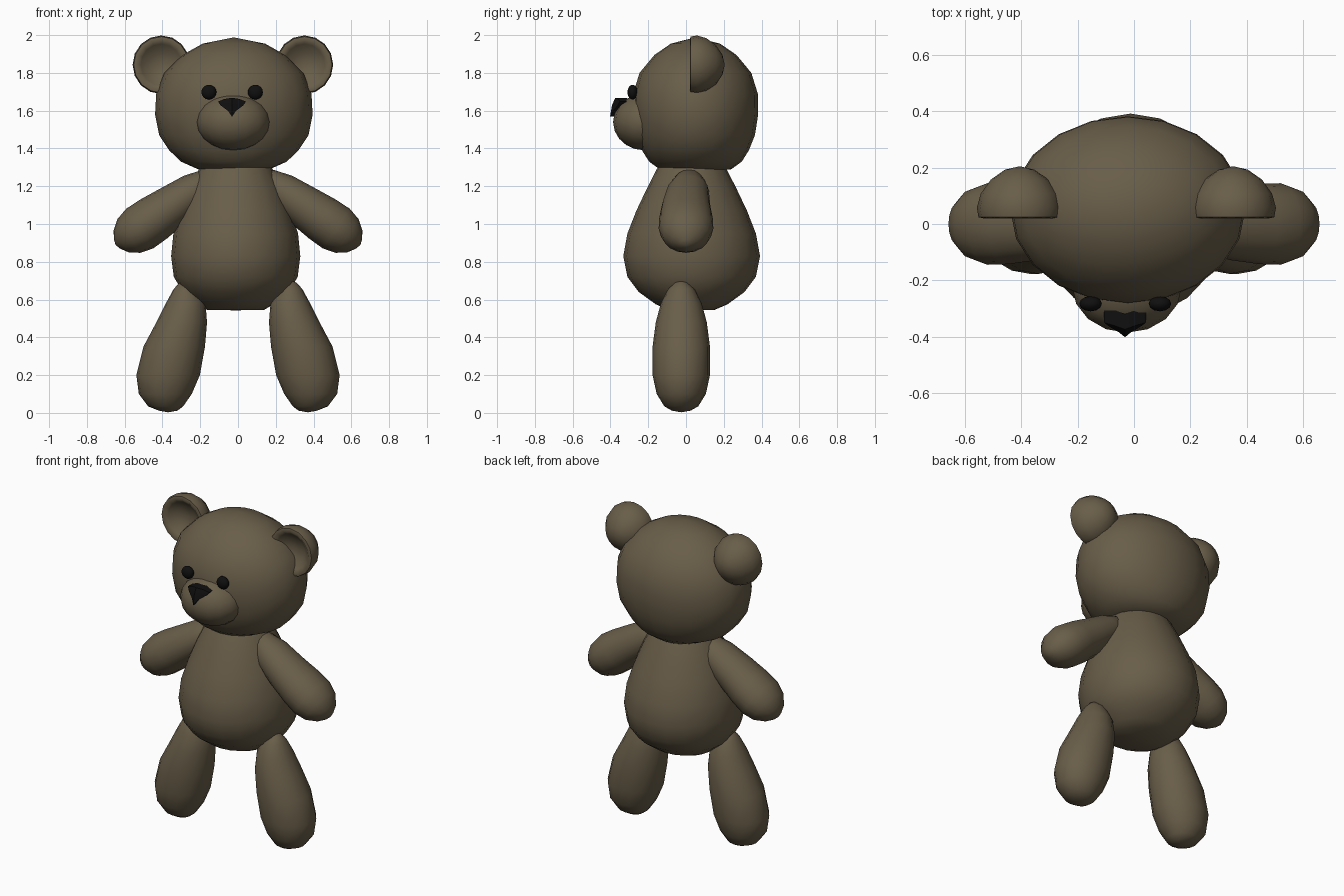
import bpy, bmesh, math
from mathutils import Matrix

if "Cube" in bpy.data.objects:
    bpy.data.objects.remove(bpy.data.objects["Cube"])


def material(name, rgb):
    m = bpy.data.materials.new(name)
    m.diffuse_color = (*rgb, 1.0)
    m.use_nodes = True
    m.node_tree.nodes["Principled BSDF"].inputs["Base Color"].default_value = m.diffuse_color
    return m


FUR = material("brown fur", (0.14, 0.11, 0.066))
BLACK = material("black", (0.005, 0.005, 0.005))


def finish(name, bm, mat, matrix=Matrix(), angle=60):
    bmesh.ops.transform(bm, matrix=matrix, verts=bm.verts)
    bmesh.ops.recalc_face_normals(bm, faces=bm.faces)
    mesh = bpy.data.meshes.new(name)
    bm.to_mesh(mesh)
    bm.free()
    mesh.materials.append(mat)
    ob = bpy.data.objects.new(name, mesh)
    bpy.context.collection.objects.link(ob)
    bpy.ops.object.select_all(action='DESELECT')
    ob.select_set(True)
    bpy.context.view_layer.objects.active = ob
    bpy.ops.object.shade_smooth_by_angle(angle=math.radians(angle))
    return ob


def loft(name, start, rings, end, sides, matrix=Matrix()):
    """Closed skin over elliptical rings (cx, cy, z, rx, ry) between two pole points."""
    bm = bmesh.new()
    loops = []
    for cx, cy, z, rx, ry in rings:
        loops.append([bm.verts.new((cx + rx * math.cos(2 * math.pi * i / sides),
                                    cy + ry * math.sin(2 * math.pi * i / sides), z))
                      for i in range(sides)])
    for a, b in zip(loops, loops[1:]):
        for i in range(sides):
            j = (i + 1) % sides
            bm.faces.new((a[i], a[j], b[j], b[i]))
    for point, loop in ((start, loops[0]), (end, loops[-1])):
        pole = bm.verts.new(point)
        for i in range(sides):
            bm.faces.new((pole, loop[i], loop[(i + 1) % sides]))
    return finish(name, bm, FUR, matrix)


def ball(name, mat, centre, radii, u=16, v=10):
    bm = bmesh.new()
    bmesh.ops.create_uvsphere(bm, u_segments=u, v_segments=v, radius=1)
    return finish(name, bm, mat, Matrix.Translation(centre) @ Matrix.Diagonal((*radii, 1)))


# Torso: pear shape
torso = [(0.545, .15, .12), (0.575, .20, .19), (0.64, .28, .28), (0.72, .328, .34),
         (0.83, .342, .362), (0.95, .33, .34), (1.07, .292, .293),
         (1.19, .245, .236), (1.29, .195, .185), (1.32, .175, .165)]
loft("torso", (-.012, .03, .543), [(-.012, .03, z, rx, ry) for z, rx, ry in torso],
     (-.012, .03, 1.33), 20)

# Head: wide flattened ball
head = [(1.29, .19, .19), (1.33, .28, .245), (1.39, .342, .283), (1.47, .395, .315),
        (1.58, .417, .332), (1.69, .411, .33), (1.80, .368, .296),
        (1.895, .272, .217), (1.955, .165, .13)]
loft("head", (-.022, .05, 1.278), [(-.022, .05, z, rx, ry) for z, rx, ry in head],
     (-.022, .05, 1.988), 20)

# Muzzle
ball("muzzle", FUR, (-.025, -.22, 1.54), (.195, .166, .15))

arm = [(.02, .035), (.06, .068), (.16, .098), (.30, .113), (.42, .125),
       (.51, .127), (.58, .108), (.63, .07), (.655, .03)]
leg = [(.012, .37, .05, .05), (.035, .383, .093, .09), (.10, .385, .14, .13),
       (.20, .37, .168, .152), (.35, .338, .163, .152), (.48, .298, .134, .135),
       (.58, .277, .105, .108), (.655, .275, .066, .07), (.69, .28, .03, .032)]
ear = [(.05, .07), (.018, .108), (.002, .128), (.006, .146), (.04, .152),
       (.09, .138), (.14, .102), (.175, .052)]

for side, s in (("right", 1), ("left", -1)):
    # Arm: tapered capsule sloping outward and down
    theta = math.atan2(s * .545, -.375)
    place = Matrix.Translation((s * .1, 0, 1.265)) @ Matrix.Rotation(theta, 4, 'Y')
    loft("arm_" + side, (0, .02, 0),
         [(0, .02 * max(0, 1 - t / .3), t, r, r * 1.14) for t, r in arm],
         (0, 0, .665), 16, place)

    # Leg: drop shape leaning outward
    loft("leg_" + side, (s * .37, -.025, .003),
         [(s * cx, -.025, z, rx, ry) for z, cx, rx, ry in leg],
         (s * .28, -.025, .70), 16)

    # Ear: hollow cup opening to the front
    place = Matrix.Translation((-.027 + s * .379, .018, 1.843)) @ Matrix.Rotation(-math.pi / 2, 4, 'X')
    loft("ear_" + side, (0, 0, .065), [(0, 0, z, r, r * 1.02) for z, r in ear],
         (0, 0, .187), 16, place)

    # Eye
    ball("eye_" + side, BLACK, (-.031 + s * .123, -.283, 1.698), (.04, .027, .039), 12, 8)

# Nose: rounded triangle wrapped over the muzzle
bm = bmesh.new()
outline = [(0, 1.568), (.02, 1.598), (.06, 1.628), (.074, 1.648), (.04, 1.662),
           (0, 1.668), (-.04, 1.662), (-.074, 1.648), (-.06, 1.628), (-.02, 1.598)]
front = [bm.verts.new((-.032 + x, -.402 + .28 * (z - 1.568) + .4 * abs(x), z)) for x, z in outline]
back = [bm.verts.new((v.co.x, v.co.y + .055, v.co.z)) for v in front]
hub_f = bm.verts.new((-.032, -.392, 1.63))
hub_b = bm.verts.new((-.032, -.33, 1.63))
for i in range(len(front)):
    j = (i + 1) % len(front)
    bm.faces.new((front[i], front[j], back[j], back[i]))
    bm.faces.new((hub_f, front[j], front[i]))
    bm.faces.new((hub_b, back[i], back[j]))
finish("nose", bm, BLACK, angle=40)
